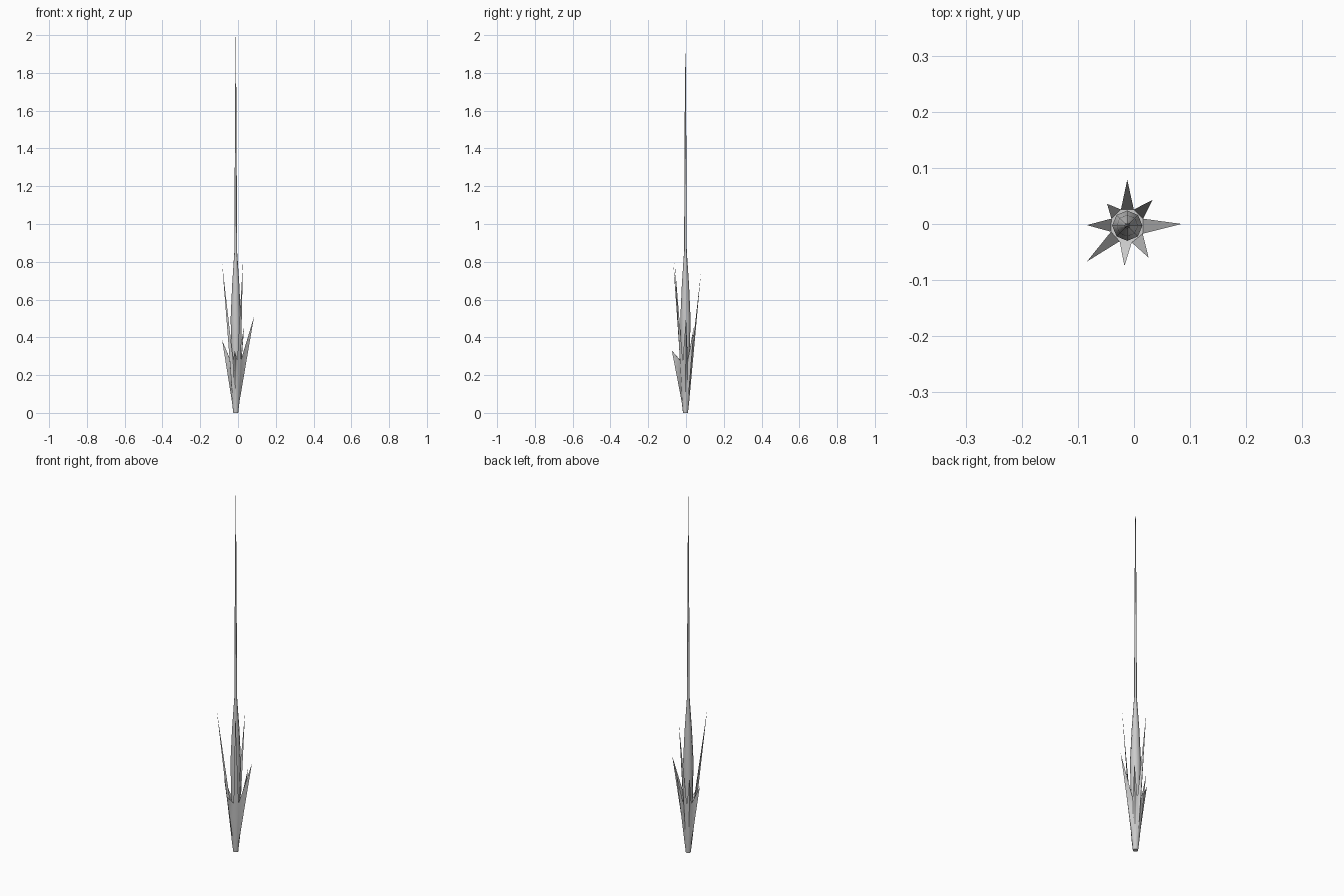
import bpy, bmesh
from math import sin, cos, pi, atan2, hypot

if "Cube" in bpy.data.objects:
    bpy.data.objects.remove(bpy.data.objects["Cube"])

CX, CY = -0.012, -0.003   # common axis of the plant


def finish(bm, name):
    bmesh.ops.recalc_face_normals(bm, faces=bm.faces)
    me = bpy.data.meshes.new(name)
    bm.to_mesh(me)
    bm.free()
    ob = bpy.data.objects.new(name, me)
    bpy.context.collection.objects.link(ob)
    bpy.context.view_layer.objects.active = ob
    ob.select_set(True)
    bpy.ops.object.shade_smooth_by_angle(angle=pi / 3)
    ob.select_set(False)


def bridge(bm, a, b):
    n = len(a)
    for i in range(n):
        j = (i + 1) % n
        bm.faces.new((a[i], a[j], b[j], b[i]))


# Leaf cup: a flaring sleeve split into eight solid pointed leaves
tips = [(0.085, 0.0, 0.51), (0.033, 0.043, 0.46), (-0.012, 0.079, 0.74),
        (-0.048, 0.036, 0.43), (-0.084, -0.002, 0.385), (-0.084, -0.067, 0.79),
        (-0.017, -0.075, 0.33), (0.026, -0.060, 0.80)]
polar = [(atan2(y - CY, x - CX) % (2 * pi), hypot(x - CX, y - CY), z)
         for x, y, z in tips]
polar.sort()
VALLEY_Z, VALLEY_R = 0.28, 0.031
R0, Z0 = 0.020, 0.06

bm = bmesh.new()


def vert(a, r, z):
    return bm.verts.new((CX + r * cos(a), CY + r * sin(a), z))


base, low, rim, tip = [], [], [], []
for i, (a, r, z) in enumerate(polar):
    nxt = polar[(i + 1) % 8][0]
    mid = a + ((nxt - a) % (2 * pi)) / 2
    ridge = R0 + (r - R0) * (VALLEY_Z - Z0) / (z - Z0)
    base += [vert(a, 0.013, 0), vert(mid, 0.013, 0)]
    low += [vert(a, R0, Z0), vert(mid, 0.018, Z0)]
    rim += [vert(a, ridge, VALLEY_Z), vert(mid, VALLEY_R, VALLEY_Z)]
    tip.append(vert(a, r, z))
bridge(bm, base, low)
bridge(bm, low, rim)
bm.faces.new(base[::-1])
for i, t in enumerate(tip):
    bm.faces.new((rim[2 * i - 1], rim[2 * i], t))
    bm.faces.new((rim[2 * i], rim[2 * i + 1], t))
    bm.faces.new((rim[2 * i + 1], rim[2 * i - 1], t))   # inner side of the leaf
bm.faces.new(rim[1::2])                                 # floor of the cup
finish(bm, "leaf_cup")

# Central bud drawn out into a long needle
profile = [(0.022, 0.25), (0.027, 0.50), (0.019, 0.68),
           (0.007, 0.86), (0.005, 1.35), (0.003, 1.70)]
bm = bmesh.new()
rings = [[vert(2 * pi * k / 8, r, z) for k in range(8)] for r, z in profile]
for a, b in zip(rings, rings[1:]):
    bridge(bm, a, b)
bm.faces.new(rings[0][::-1])
top = bm.verts.new((CX, CY, 2.0))
for k in range(8):
    bm.faces.new((rings[-1][k], rings[-1][(k + 1) % 8], top))
finish(bm, "central_needle")
